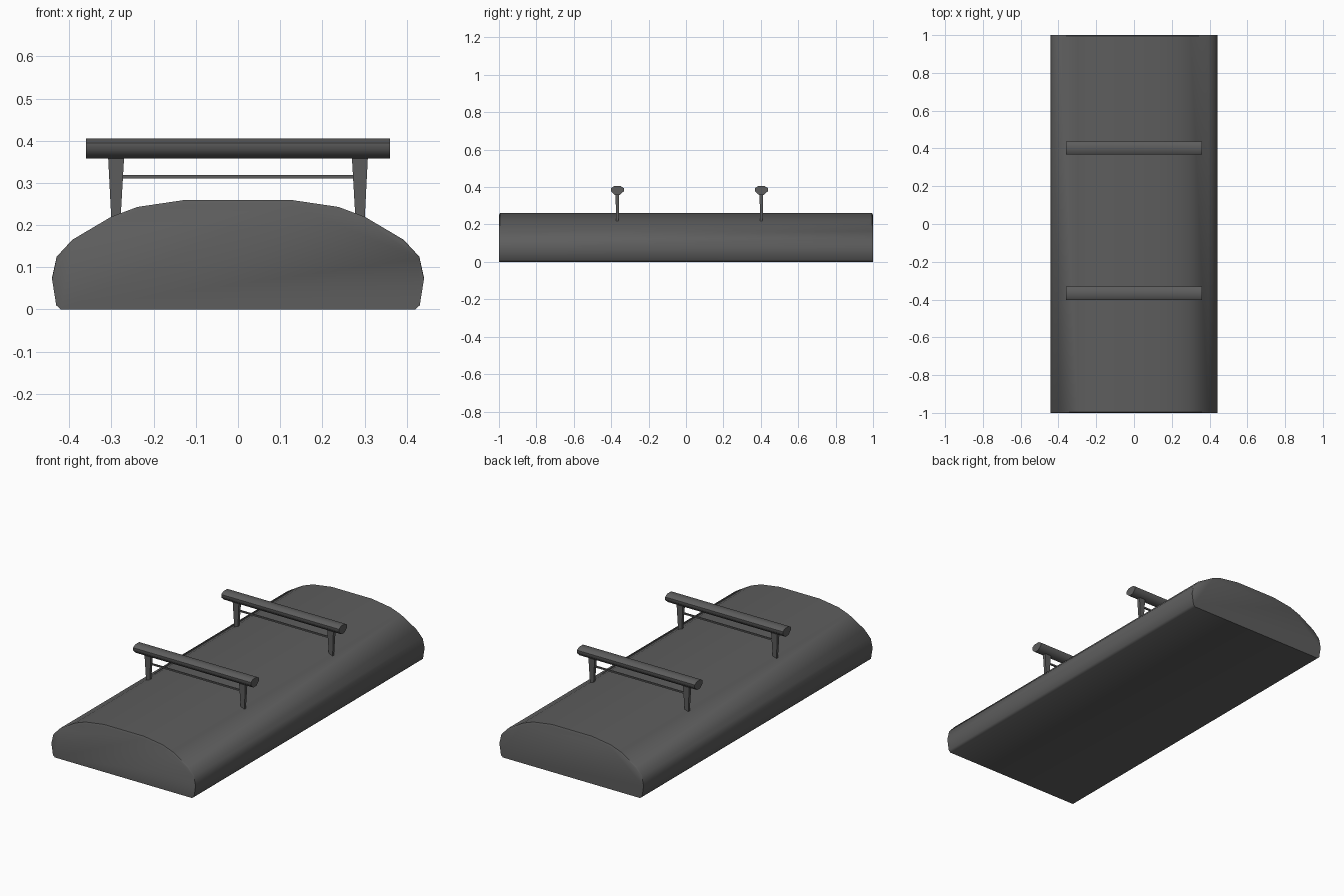
import bpy, bmesh

if "Cube" in bpy.data.objects:
    bpy.data.objects.remove(bpy.data.objects["Cube"])

# Dark grey finish shared by all parts
dark = bpy.data.materials.new("dark_grey")
dark.diffuse_color = (0.11, 0.11, 0.11, 1)
dark.use_nodes = True
dark.node_tree.nodes["Principled BSDF"].inputs["Base Color"].default_value = dark.diffuse_color


def loft(name, rings, angle=0.6):
    """Skin a list of equal-length vertex rings and cap both ends."""
    bm = bmesh.new()
    vs = [[bm.verts.new(p) for p in r] for r in rings]
    n = len(rings[0])
    for a, b in zip(vs, vs[1:]):
        for i in range(n):
            j = (i + 1) % n
            bm.faces.new((a[i], a[j], b[j], b[i]))
    bm.faces.new(vs[0])
    bm.faces.new(vs[-1])
    bmesh.ops.recalc_face_normals(bm, faces=bm.faces[:])
    me = bpy.data.meshes.new(name)
    bm.to_mesh(me)
    bm.free()
    me.materials.append(dark)
    ob = bpy.data.objects.new(name, me)
    bpy.context.collection.objects.link(ob)
    bpy.ops.object.select_all(action='DESELECT')
    ob.select_set(True)
    bpy.context.view_layer.objects.active = ob
    bpy.ops.object.shade_smooth_by_angle(angle=angle)
    return ob


# Domed body: half profile mirrored, with a small eased edge at each end
half = [(0.42, 0), (0.431, 0.01), (0.441, 0.075), (0.43, 0.125),
        (0.393, 0.165), (0.30, 0.22), (0.238, 0.243), (0.123, 0.26)]
profile = half + [(-x, z) for x, z in reversed(half)]


def body_ring(y, scale):
    return [(x, y, z * scale) for x, z in profile]


loft("body", [body_ring(-1, 0.96), body_ring(-0.995, 1),
              body_ring(0.995, 1), body_ring(1, 0.96)], 0.9)

# Crossbar section (y, z), flat and wide at the top, narrow underneath
bar = [(-0.013, 0.358), (0.013, 0.358), (0.035, 0.378), (0.035, 0.394),
       (0.018, 0.405), (-0.018, 0.405), (-0.035, 0.394), (-0.035, 0.378)]


def rect(x0, x1, y, d, z):
    return [(x0, y - d, z), (x1, y - d, z), (x1, y + d, z), (x0, y + d, z)]


for label, y in (("front", -0.367), ("rear", 0.403)):
    loft(label + "_crossbar",
         [[(x, y + dy, z) for dy, z in bar] for x in (-0.36, 0.36)], 0.9)
    # Tapered posts
    for side, s in (("left", -1), ("right", 1)):
        loft(f"{label}_{side}_post",
             [rect(s * 0.279, s * 0.300, y, 0.006, 0.205),
              rect(s * 0.270, s * 0.308, y, 0.010, 0.362)], 0.3)
    # Thin tie rod between the posts
    loft(label + "_tie_rod",
         [[(x, y + a, 0.3145 + b) for a, b in
           ((-0.004, -0.004), (0.004, -0.004), (0.004, 0.004), (-0.004, 0.004))]
          for x in (-0.275, 0.275)], 0.3)
